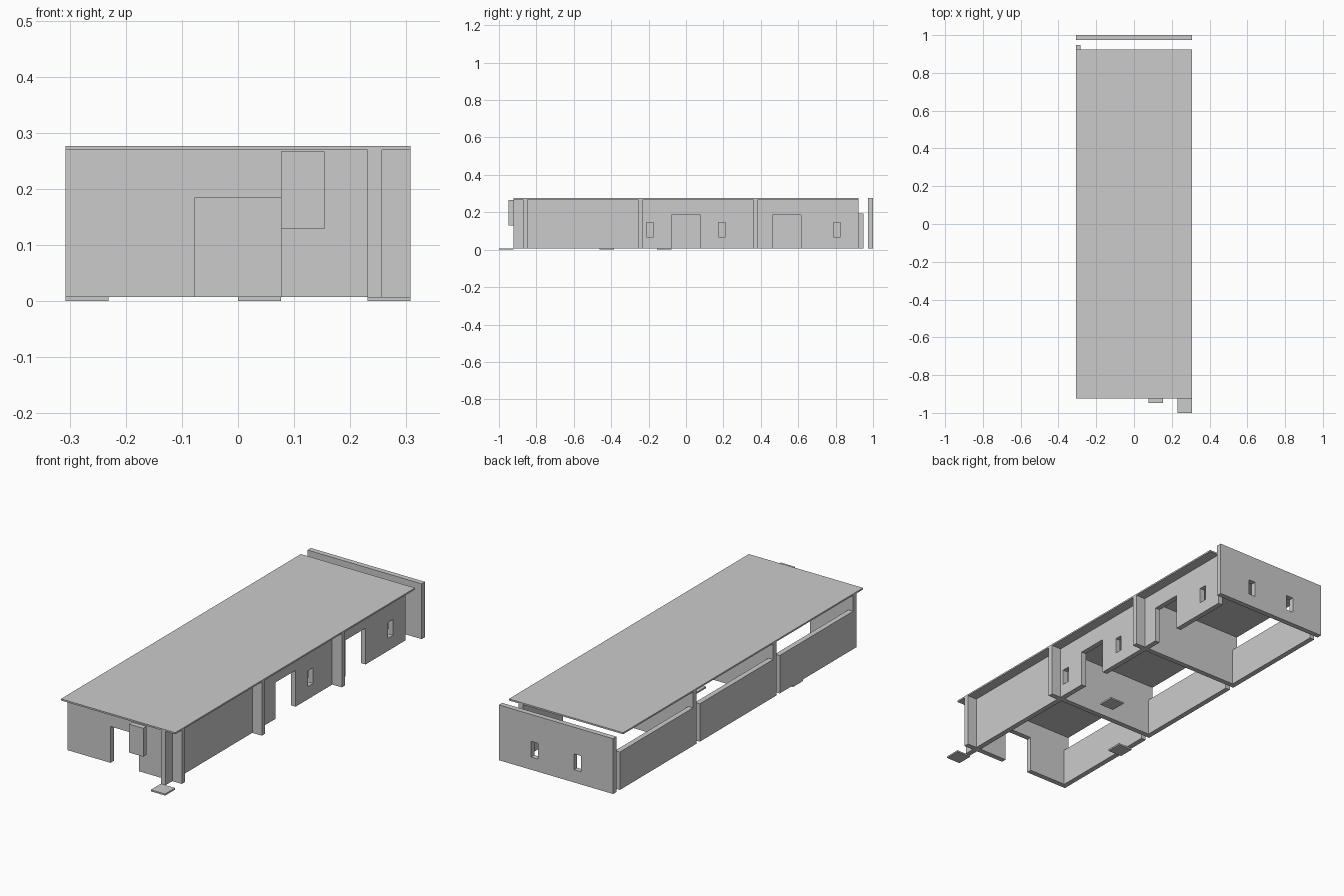
import bpy

if "Cube" in bpy.data.objects:
    bpy.data.objects.remove(bpy.data.objects["Cube"])

U = 1 / 13          # one module
T = U / 3           # wall thickness
BASE = 0.1 * U      # underside of walls
TOP = 3.5 * U       # underside of roof


def box(name, x, y, z):
    """Box from (min, max) ranges."""
    bpy.ops.mesh.primitive_cube_add(size=1)
    ob = bpy.context.object
    ob.name = ob.data.name = name
    for v in ob.data.vertices:
        v.co = [r[0] if c < 0 else r[1] for c, r in zip(v.co, (x, y, z))]
    return ob


def cut(wall, *ranges):
    """Cut a box-shaped opening through a wall."""
    cutter = box("cutter", *ranges)
    cutter.hide_render = True
    mod = wall.modifiers.new("opening", 'BOOLEAN')
    mod.operation = 'DIFFERENCE'
    mod.solver = 'EXACT'
    mod.object = cutter
    bpy.context.view_layer.objects.active = wall
    bpy.ops.object.modifier_apply(modifier=mod.name)
    bpy.data.objects.remove(cutter, do_unlink=True)


FULL = (-4 * U, 4 * U)
DOOR_Z = (-U, 2.4 * U)
WINDOW_Z = (0.9 * U, 1.9 * U)


def span(centre, width):
    return ((centre - width / 2) * U, (centre + width / 2) * U)


# Flat roof
box("roof", FULL, (-12 * U, 12 * U), (TOP, 3.6 * U))

# Cross walls dividing the rooms; the back one stands clear of the roof
cross = {}
for name, k in (("front_wall", -11), ("partition_front", -3),
                ("partition_rear", 5), ("back_wall", 13)):
    top = 3.6 * U if k == 13 else TOP
    cross[name] = box(name, FULL, (k * U - T, k * U), (BASE, top))

cut(cross["front_wall"], span(0, 2), (-12 * U, -10 * U), DOOR_Z)
for c in (-1.5, 1.5):
    cut(cross["back_wall"], span(c, 0.5), (12 * U, 14 * U), WINDOW_Z)

# Long right wall with two doorways and three windows
right = box("right_wall", (3 * U, 3 * U + T), (-12 * U, 12 * U), (BASE, TOP))
for c in (0, 7):
    cut(right, (2 * U, 4 * U), span(c, 2), DOOR_Z)
for c in (-2.5, 2.5, 10.5):
    cut(right, (2 * U, 4 * U), span(c, 0.5), WINDOW_Z)

# Low left walls, one per room
for i, k in enumerate((-11, -3, 5)):
    box(f"left_wall_{i + 1}", (-4 * U, -4 * U + T),
        (k * U - T, (k + 8) * U - 2 * T), (BASE, 2.5 * U))

# Sign board beside the front door
box("sign_board", (U, 2 * U), (-12 * U - T, -12 * U), (1.67 * U, 3.47 * U))

# Ground slabs
for i, (x, y) in enumerate(((3, -13), (0, -2), (-4, -6))):
    box(f"ground_slab_{i + 1}", (x * U, (x + 1) * U), (y * U, (y + 1) * U), (0, BASE))
